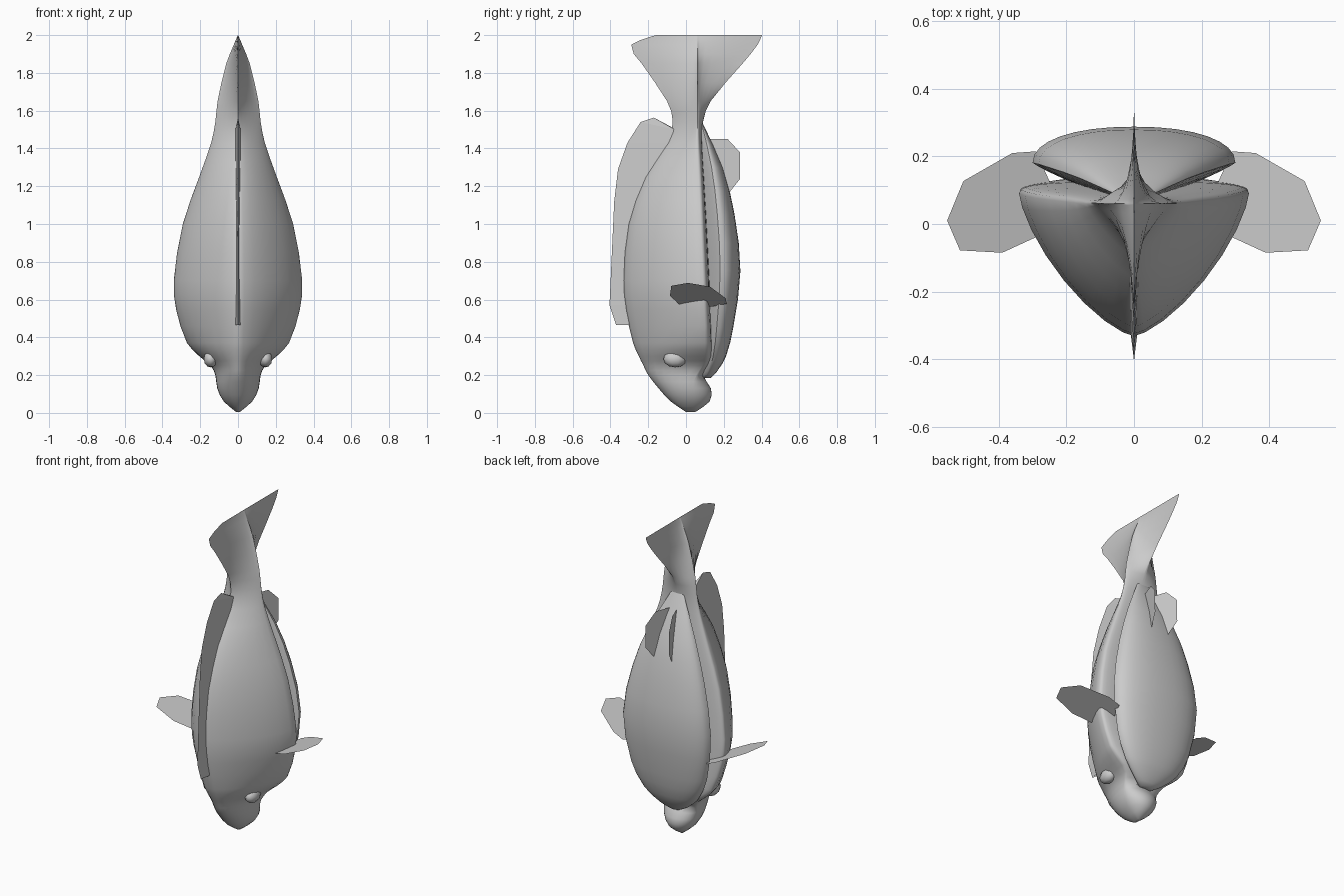
import bpy, bmesh, math

if "Cube" in bpy.data.objects:
    bpy.data.objects.remove(bpy.data.objects["Cube"])

SEG = 32


def ramp(z, a, b):
    return min(1, max(0, (z - a) / (b - a)))


def smooth_rows(rows):
    """Insert a curved in-between row inside each pair of rows."""
    out = []
    last = len(rows) - 1
    for i in range(last):
        p, q = rows[i], rows[i + 1]
        a, b = rows[max(i - 1, 0)], rows[min(i + 2, last)]
        d = q[0] - p[0]
        mid = [(u + v) / 2 + d / 8 * ((v - s) / (q[0] - a[0]) - (t - u) / (b[0] - p[0]))
               for u, v, s, t in zip(p[1:], q[1:], a[1:], b[1:])]
        out += [p, ((p[0] + q[0]) / 2, *mid)]
    return out + [rows[-1]]


def finish(name, bm, angle=None):
    if angle:
        bmesh.ops.recalc_face_normals(bm, faces=bm.faces)
    me = bpy.data.meshes.new(name)
    bm.to_mesh(me)
    bm.free()
    ob = bpy.data.objects.new(name, me)
    bpy.context.collection.objects.link(ob)
    if angle:
        bpy.ops.object.select_all(action='DESELECT')
        ob.select_set(True)
        bpy.context.view_layer.objects.active = ob
        bpy.ops.object.shade_smooth_by_angle(angle=math.radians(angle))
    return ob


def loft(name, rows, section):
    """Skin superellipse rings; section(row) gives back, middle, belly, half width, powers."""
    bm = bmesh.new()
    rings = []
    for row in smooth_rows(rows):
        yt, yc, yb, w, nt, nb = section(*row)
        ring = []
        for i in range(SEG):
            a = 2 * math.pi * i / SEG
            c, s = math.cos(a), math.sin(a)
            n, h = (nb, yb - yc) if s > 0 else (nt, yc - yt)
            ring.append(bm.verts.new((math.copysign(w * abs(c) ** (2 / n), c),
                                      yc + math.copysign(h * abs(s) ** (2 / n), s), row[0])))
        rings.append(ring)
    for r0, r1 in zip(rings, rings[1:]):
        for i in range(SEG):
            j = (i + 1) % SEG
            bm.faces.new((r0[i], r0[j], r1[j], r1[i]))
    bm.faces.new(rings[0][::-1])
    bm.faces.new(rings[-1])
    return finish(name, bm, 50)


def fin_pair(name, outline, place):
    """One flat fin and its mirror image; place(p, q) lays the outline in space."""
    bm = bmesh.new()
    for sx in (1, -1):
        vs = []
        for p, q in outline:
            x, y, z = place(p, q)
            vs.append(bm.verts.new((sx * x, y, z)))
        bm.faces.new(vs if sx > 0 else vs[::-1])
    return finish(name, bm)


# snout, back and tail in one skin
def back_section(z, yt, yb, w):
    yc = 0.04 + 0.06 * ramp(z, 0.18, 0.27) - 0.04 * ramp(z, 0.45, 1.4)
    nt = 2 - 0.6 * ramp(z, 0.05, 0.4) - 0.65 * ramp(z, 1.3, 1.75)
    nb = 2 + ramp(z, 0.2, 0.3) - 2.4 * ramp(z, 1.3, 1.75)
    return yt, yc, yb, w, nt, nb


loft("back_and_tail", [
    (0.005, 0, 0.05, 0.01),
    (0.06, -0.08, 0.125, 0.075),
    (0.13, -0.145, 0.132, 0.11),
    (0.2, -0.2, 0.09, 0.12),
    (0.25, -0.225, 0.12, 0.145),
    (0.3, -0.25, 0.14, 0.205),
    (0.37, -0.28, 0.14, 0.27),
    (0.55, -0.32, 0.13, 0.328),
    (0.7, -0.332, 0.125, 0.34),
    (1, -0.305, 0.11, 0.292),
    (1.25, -0.215, 0.095, 0.205),
    (1.43, -0.1, 0.085, 0.142),
    (1.54, -0.07, 0.09, 0.12),
    (1.65, -0.1, 0.13, 0.108),
    (1.85, -0.235, 0.3, 0.062),
    (1.95, -0.29, 0.38, 0.022),
    (2, -0.16, 0.402, 0.001)], back_section)


# belly bulging below the side groove
def belly_section(z, yb, w):
    return 0.055, 0.04 + 0.49 * yb, yb, w, 1.1, 2.2


loft("belly", [
    (0.185, 0.13, 0.04),
    (0.22, 0.165, 0.1),
    (0.3, 0.212, 0.185),
    (0.45, 0.25, 0.26),
    (0.75, 0.288, 0.3),
    (1.05, 0.257, 0.247),
    (1.3, 0.195, 0.16),
    (1.54, 0.085, 0.04)], belly_section)

# eyes
for side, sx in (("right", 1), ("left", -1)):
    bm = bmesh.new()
    bmesh.ops.create_uvsphere(bm, u_segments=10, v_segments=6, radius=1)
    for v in bm.verts:
        x, y, z = v.co
        v.co = (sx * 0.145 + 0.038 * x, -0.058 + 0.062 * y, 0.285 + 0.044 * z)
    finish("eye_" + side, bm, 60)

# dorsal fin: two sheets meeting at the outer edge
rim = [(-0.37, 0.465), (-0.405, 0.57), (-0.38, 1.12), (-0.36, 1.29),
       (-0.31, 1.43), (-0.24, 1.54), (-0.17, 1.563), (-0.08, 1.515)]
bm = bmesh.new()
tip = [bm.verts.new((0, y, z)) for y, z in rim]
for sx in (1, -1):
    base = [bm.verts.new((sx * 0.014, -0.29 + 0.23 * ramp(z, 0.9, 1.5), min(z, 1.5)))
            for y, z in rim]
    for i in range(len(rim) - 1):
        q = (tip[i], base[i], base[i + 1], tip[i + 1])
        bm.faces.new(q if sx > 0 else q[::-1])
finish("dorsal_fin", bm)

# side fins, lying on a slanted plane
fin_pair("side_fins", [(0.22, 0.06), (0.27, -0.03), (0.39, -0.085), (0.515, -0.078),
                       (0.553, 0.01), (0.505, 0.127), (0.36, 0.21), (0.29, 0.215)],
         lambda x, y: (x, y, 0.685 - 0.42 * (0.545 - x)))

# rear belly fins, splayed outward
fin_pair("rear_belly_fins", [(0.12, 1.45), (0.22, 1.45), (0.285, 1.38),
                             (0.287, 1.24), (0.22, 1.155), (0.18, 1.18)],
         lambda y, z: (0.04 + 0.36 * (y - 0.17), y, z))
